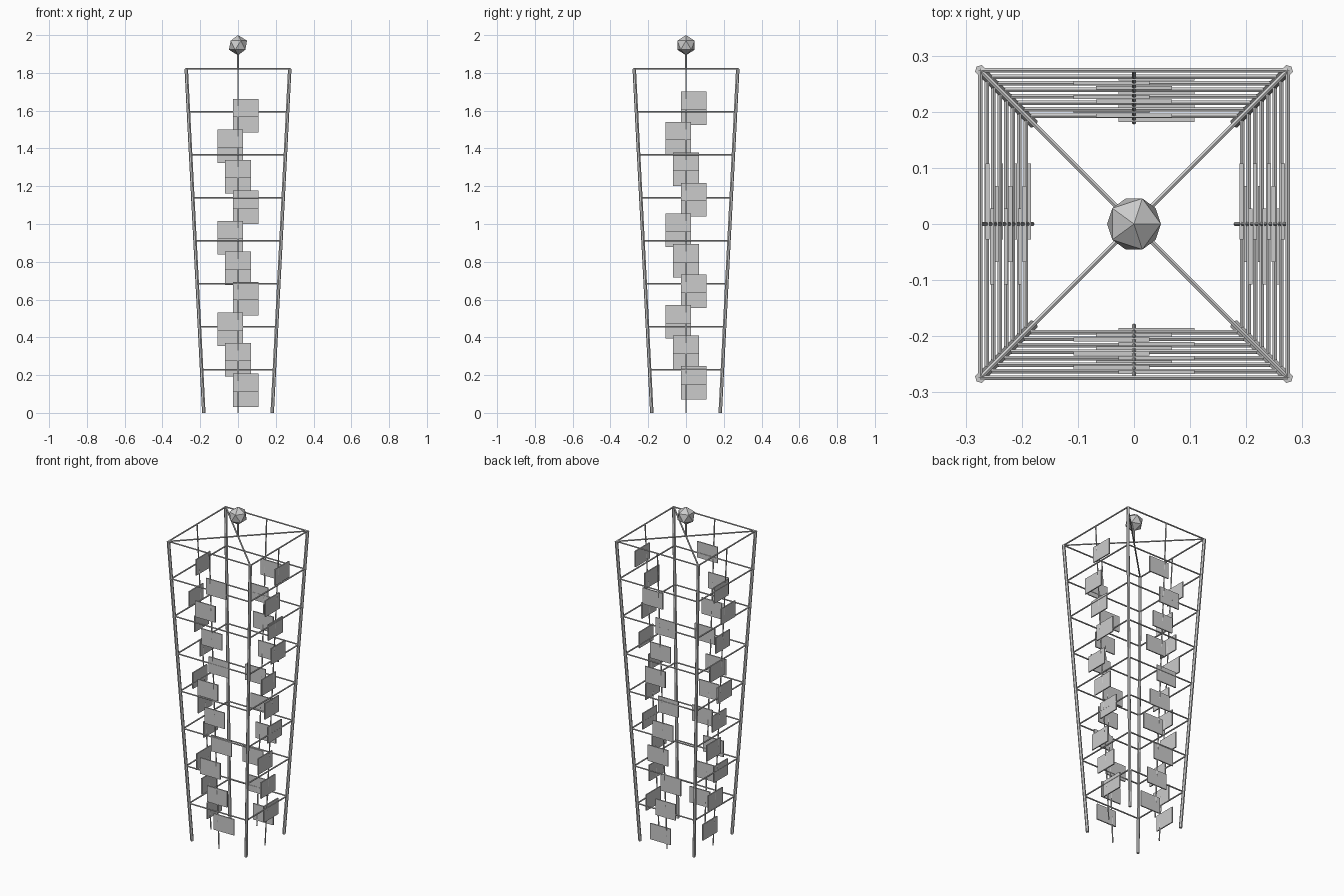
import bpy
from mathutils import Vector

if "Cube" in bpy.data.objects:
    bpy.data.objects.remove(bpy.data.objects["Cube"])

H = 1.822           # height of the frame
W0, W1 = 0.181, 0.274   # half width at the foot and at the top
SIDES = {"front": (0, -1), "right": (1, 0), "back": (0, 1), "left": (-1, 0)}


def half(z):
    return W0 + (W1 - W0) * z / H


def bar(name, a, b, r, sides=6):
    a, b = Vector(a), Vector(b)
    d = b - a
    bpy.ops.mesh.primitive_cylinder_add(vertices=sides, radius=r, depth=d.length,
                                        location=(a + b) / 2)
    o = bpy.context.object
    o.name = name
    o.rotation_euler = d.to_track_quat('Z', 'Y').to_euler()
    return o


def box(name, loc, size):
    bpy.ops.mesh.primitive_cube_add(size=1, location=loc)
    o = bpy.context.object
    o.name = name
    o.scale = size


# Corner posts and the flat cross bars at the top
corners = [(-1, -1), (1, -1), (1, 1), (-1, 1)]
for sx, sy in corners:
    bar("corner_post", (sx * W0, sy * W0, 0), (sx * W1, sy * W1, H), 0.0095)
    bar("top_cross_bar", (sx * W1, sy * W1, H), (0, 0, H), 0.0045)

# Square rings of horizontal bars
for k in range(1, 9):
    z = H * k / 8
    w = half(z)
    for i in range(4):
        p, q = corners[i], corners[(i + 1) % 4]
        bar("ring_bar", (p[0] * w, p[1] * w, z), (q[0] * w, q[1] * w, z), 0.0045)

# Middle rod of each side, with staggered panels climbing it
PITCH = 0.1615
START = {"back": 0.08, "left": 0.12, "front": 0.161, "right": 0.2}
for side, (nx, ny) in SIDES.items():
    bar(side + "_rod", (nx * W0, ny * W0, 0), (nx * W1, ny * W1, H), 0.0038)
    for i in range(10):
        z = START[side] + PITCH * i
        w = half(z)
        s = (0.04, 0, -0.04)[i % 3]
        loc = (nx * w + abs(ny) * s, ny * w + abs(nx) * s, z)
        size = (0.135, 0.007, 0.097) if ny else (0.007, 0.135, 0.097)
        box(side + "_panel", loc, size)

# Finial rod and faceted ball
bar("finial_rod", (0, 0, H), (0, 0, 1.94), 0.005)
bpy.ops.mesh.primitive_ico_sphere_add(subdivisions=1, radius=0.0535,
                                      location=(0, 0, 1.9465))
bpy.context.object.name = "finial_ball"
